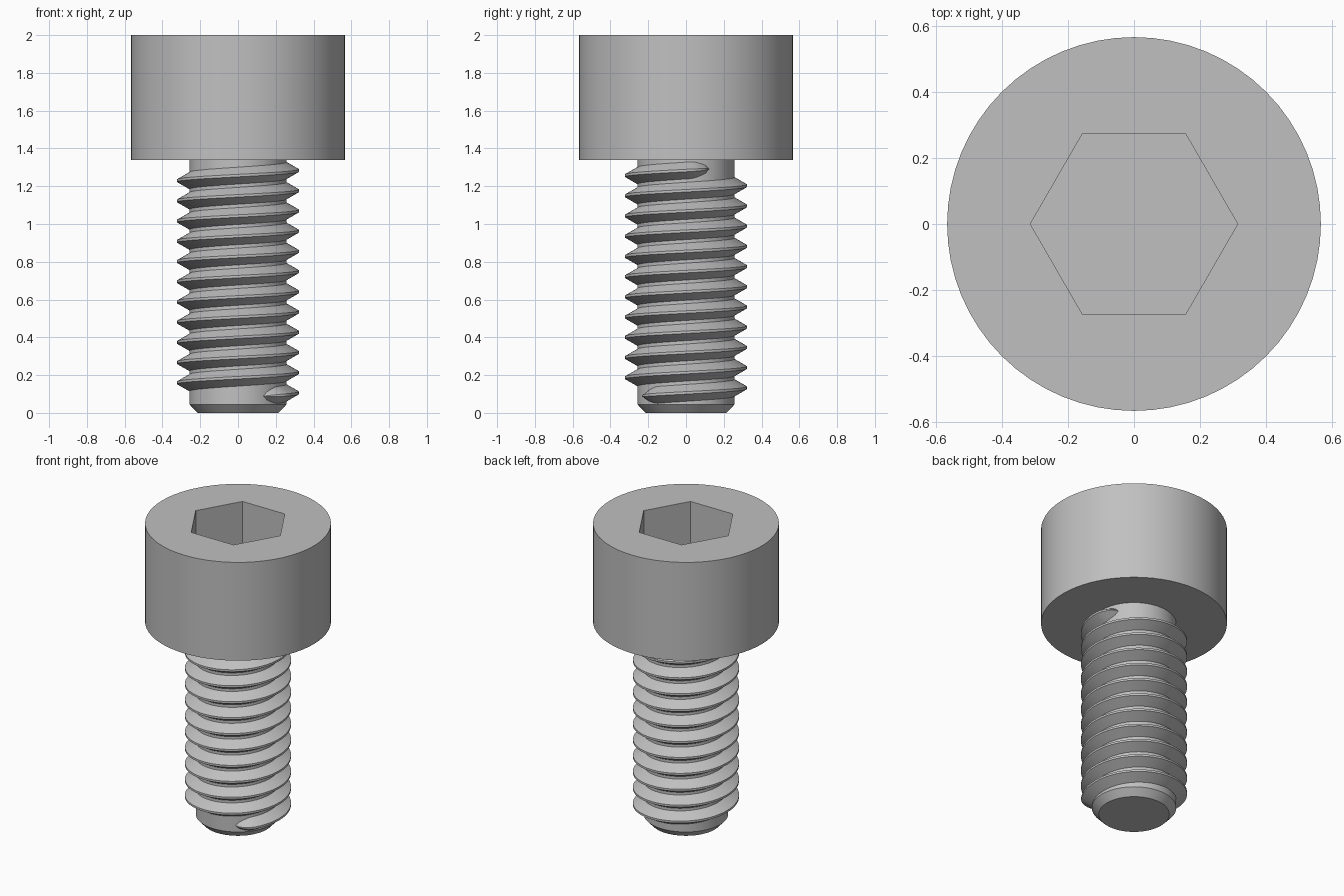
import bpy
import bmesh
from math import cos, sin, pi, radians, sqrt

SEG = 64
HEAD_R, HEAD_BASE, TOP = 0.566, 1.34, 2.0
SOCKET_R, SOCKET_DEPTH = 0.314, 0.32
CORE_R, TIP_R, CHAMFER = 0.257, 0.215, 0.045
CREST_R, PITCH = 0.323, 0.107

cube = bpy.data.objects.get("Cube")
if cube:
    bpy.data.objects.remove(cube, do_unlink=True)

# One plain steel colour
steel = bpy.data.materials.new("grey_steel")
steel.use_nodes = True
colour = (0.53, 0.53, 0.53, 1)
steel.diffuse_color = colour
steel.node_tree.nodes["Principled BSDF"].inputs["Base Color"].default_value = colour


def ring(bm, r, z, n=SEG):
    return [bm.verts.new((r * cos(2 * pi * i / n), r * sin(2 * pi * i / n), z)) for i in range(n)]


def bridge(bm, a, b):
    n = len(a)
    for i in range(n):
        j = (i + 1) % n
        bm.faces.new((a[i], a[j], b[j], b[i]))


def finish(bm, name):
    bmesh.ops.recalc_face_normals(bm, faces=bm.faces)
    mesh = bpy.data.meshes.new(name)
    bm.to_mesh(mesh)
    bm.free()
    mesh.materials.append(steel)
    obj = bpy.data.objects.new(name, mesh)
    bpy.context.collection.objects.link(obj)
    bpy.ops.object.select_all(action="DESELECT")
    obj.select_set(True)
    bpy.context.view_layer.objects.active = obj
    bpy.ops.object.shade_smooth_by_angle(angle=radians(30))
    return obj


# Cylindrical head with a hexagonal socket
bm = bmesh.new()
base, rim = ring(bm, HEAD_R, HEAD_BASE), ring(bm, HEAD_R, TOP)
hex_top = ring(bm, SOCKET_R, TOP, 6)
hex_floor = ring(bm, SOCKET_R, TOP - SOCKET_DEPTH, 6)
bm.faces.new(base)
bridge(bm, base, rim)
bridge(bm, hex_top, hex_floor)
bm.faces.new(hex_floor)
# Top face: each hexagon corner fans out to its share of the rim
nearest = [round(i * 6 / SEG) % 6 for i in range(SEG)]
for i in range(SEG):
    j = (i + 1) % SEG
    a, b = hex_top[nearest[i]], hex_top[nearest[j]]
    bm.faces.new((a, rim[i], rim[j]))
    if a is not b:
        bm.faces.new((a, rim[j], b))
finish(bm, "socket_head")

# Shank core with a chamfered tip
bm = bmesh.new()
rings = [ring(bm, TIP_R, 0), ring(bm, CORE_R, CHAMFER), ring(bm, CORE_R, HEAD_BASE)]
for lower, upper in zip(rings, rings[1:]):
    bridge(bm, lower, upper)
bm.faces.new(rings[0])
bm.faces.new(rings[-1])
finish(bm, "shank_core")

# Right-handed thread ridge, rounded off into the core at both ends
bm = bmesh.new()
start, end, fade = radians(-58), 22 * pi + radians(28), radians(20)
steps = 900
profile = [(-0.006, -0.048), (CREST_R - CORE_R, -0.0067),
           (CREST_R - CORE_R, 0.0067), (-0.006, 0.048)]
sections = []
for k in range(steps + 1):
    a = start + (end - start) * k / steps
    s = sqrt(max(0.003, min(1, (a - start) / fade, (end - a) / fade)))
    z = 0.106 + PITCH * a / (2 * pi)
    sections.append([bm.verts.new(((CORE_R + h * s) * cos(a), (CORE_R + h * s) * sin(a), z + w * s))
                     for h, w in profile])
for lower, upper in zip(sections, sections[1:]):
    bridge(bm, lower, upper)
bm.faces.new(sections[0])
bm.faces.new(sections[-1])
finish(bm, "thread")
